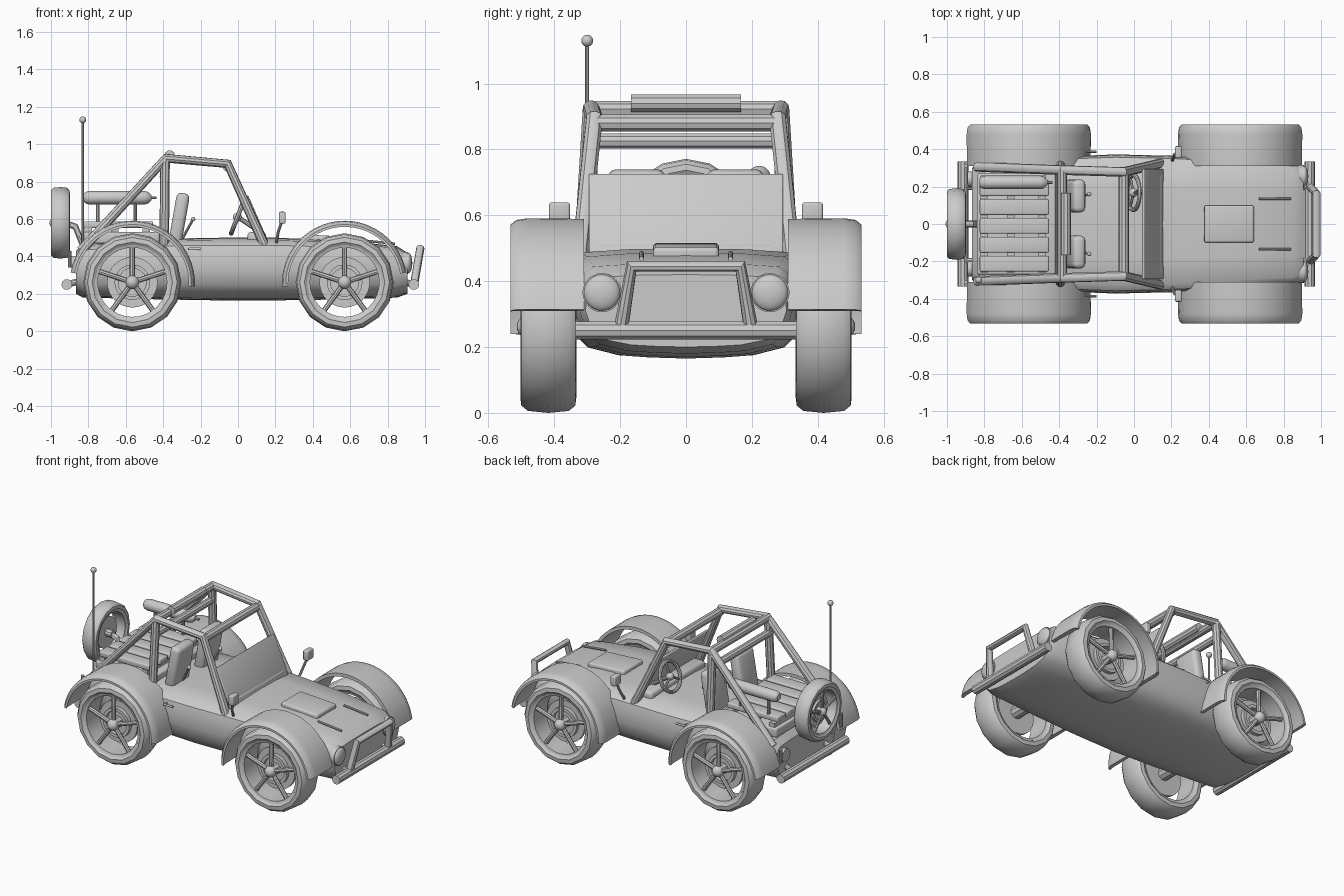
import bpy, bmesh, math
from mathutils import Vector, Matrix

if "Cube" in bpy.data.objects:
    bpy.data.objects.remove(bpy.data.objects["Cube"])

T = Matrix.Translation


def mesh_obj(name, bm, M=Matrix()):
    bmesh.ops.recalc_face_normals(bm, faces=bm.faces)
    me = bpy.data.meshes.new(name)
    bm.to_mesh(me)
    bm.free()
    ob = bpy.data.objects.new(name, me)
    ob.matrix_world = M
    bpy.context.collection.objects.link(ob)
    return ob


def lathe(name, prof, M=Matrix(), segs=32, a0=0, a1=360):
    """Sweep a closed (radius, y) profile around the y axis."""
    bm = bmesh.new()
    full = a1 - a0 == 360
    rings = []
    for i in range(segs if full else segs + 1):
        t = math.radians(a0 + (a1 - a0) * i / segs)
        rings.append([bm.verts.new((r * math.cos(t), y, r * math.sin(t))) for r, y in prof])
    n = len(prof)
    for i in range(segs):
        a, b = rings[i], rings[(i + 1) % len(rings)]
        for j in range(n):
            bm.faces.new((a[j], a[(j + 1) % n], b[(j + 1) % n], b[j]))
    if not full:
        bm.faces.new(rings[0])
        bm.faces.new(rings[-1])
    return mesh_obj(name, bm, M)


def tube(name, pts, r, M=Matrix(), segs=12):
    """Round bar along a polyline, mitred at the corners."""
    cu = bpy.data.curves.new(name, 'CURVE')
    cu.dimensions = '3D'
    cu.bevel_depth = r
    cu.bevel_resolution = max(1, segs // 4)
    cu.use_fill_caps = True
    sp = cu.splines.new('POLY')
    sp.points.add(len(pts) - 1)
    for p, c in zip(sp.points, pts):
        p.co = (*c, 1)
    ob = bpy.data.objects.new(name, cu)
    ob.matrix_world = M
    bpy.context.collection.objects.link(ob)
    bpy.ops.object.select_all(action='DESELECT')
    ob.select_set(True)
    bpy.context.view_layer.objects.active = ob
    bpy.ops.object.convert(target='MESH')
    return bpy.context.object


def box(name, c, size, bevel=0.0, M=None, segs=3):
    bm = bmesh.new()
    bmesh.ops.create_cube(bm, size=1)
    bmesh.ops.scale(bm, vec=size, verts=bm.verts)
    if bevel:
        bmesh.ops.bevel(bm, geom=bm.edges[:], offset=bevel, segments=segs, profile=0.5, affect='EDGES')
    return mesh_obj(name, bm, T(c) @ (M or Matrix()))


def ball(name, c, size, M=Matrix()):
    bm = bmesh.new()
    bmesh.ops.create_uvsphere(bm, u_segments=20, v_segments=12, radius=1)
    bmesh.ops.scale(bm, vec=size, verts=bm.verts)
    return mesh_obj(name, bm, M @ T(c))


# body: lofted solid tub with a sloping hood
half = [(0, 0), (.3, .01), (.55, .03), (.8, .1), (.94, .25), (1, .5), (.99, .75),
        (.96, .88), (.87, .96), (.5, .99), (0, 1)]
ring = half + [(-u, v) for u, v in half[-2:0:-1]]
stations = [(-.865, .30, .2, .43), (-.83, .325, .18, .47), (-.4, .36, .17, .495), (-.1, .372, .165, .5),
            (.2, .365, .165, .5), (.55, .345, .17, .487), (.85, .325, .18, .455), (.905, .305, .2, .42)]
bm = bmesh.new()
loops = [[bm.verts.new((x, u * w, lo + v * (hi - lo))) for u, v in ring] for x, w, lo, hi in stations]
for a, b in zip(loops, loops[1:]):
    for j in range(len(ring)):
        k = (j + 1) % len(ring)
        bm.faces.new((a[j], a[k], b[k], b[j]))
bm.faces.new(loops[0])
bm.faces.new(loops[-1])
mesh_obj("body", bm)


# wheel: outer face towards local -y
def wheel(name, M):
    lathe(name + "_tyre", [(.195, -.07), (.215, -.085), (.24, -.082), (.256, -.062), (.262, 0),
                           (.256, .062), (.24, .082), (.215, .085), (.195, .07)], M, 16)
    lathe(name + "_rim", [(.185, -.07), (.2, -.075), (.2, .075), (.185, .07)], M)
    lathe(name + "_disc", [(.001, -.005), (.135, -.005), (.135, .015), (.001, .015)], M)
    lathe(name + "_disc_ring", [(.075, -.03), (.095, -.03), (.095, 0), (.075, 0)], M)
    tube(name + "_axle", [(0, -.05, 0), (0, .085, 0)], .035, M)
    ball(name + "_hub", (0, -.06, 0), (.036, .036, .036), M)
    for i in range(5):
        t = math.radians(90 + 72 * i)
        tube(f"{name}_spoke_{i}", [(0, -.055, 0), (.192 * math.cos(t), -.05, .192 * math.sin(t))], .014, M, 8)


# road wheels and fenders
fender = [(.333, .31), (.335, .48), (.33, .515), (.315, .533), (.302, .533), (.308, .5), (.312, .31)]
for s, side in ((-1, "right"), (1, "left")):
    turn = Matrix.Rotation(math.pi if s > 0 else 0, 4, 'Z')
    for x, end in ((-.565, "rear"), (.57, "front")):
        wheel(f"{end}_{side}_wheel", T((x, s * .418, .262)) @ turn)
        tube(f"{end}_{side}_axle", [(x, s * .2, .262), (x, s * .42, .262)], .04)
        a0, a1 = (10, 183) if end == "front" else (-3, 170)
        lathe(f"{end}_{side}_fender", [(r, y * s) for r, y in fender], T((x, 0, .256)), 24, a0, a1)

# spare wheel on the tail
spare = T((-.95, 0, .58)) @ Matrix.Rotation(-math.pi / 2, 4, 'Z') @ Matrix.Diagonal((.73, .6, .73, 1))
wheel("spare", spare)
tube("spare_mount", [(-.93, 0, .58), (-.87, 0, .56), (-.82, 0, .44)], .018)

# roll cage
for s, side in ((-1, "right"), (1, "left")):
    tube(f"cage_side_{side}", [(.145, s * .325, .45), (-.055, s * .278, .895), (-.385, s * .288, .925),
                               (-.84, s * .305, .43)], .026)
    tube(f"cage_post_{side}", [(-.395, s * .318, .43), (-.39, s * .288, .92)], .026)
tube("cage_front_bar", [(-.055, -.28, .88), (-.055, .28, .88)], .027)
tube("cage_rear_bar", [(-.385, -.288, .922), (-.385, .288, .922)], .026)
tube("cage_mid_bar", [(-.395, -.295, .825), (-.395, .295, .825)], .024)
tube("light_bar", [(-.365, -.167, .94), (-.365, .167, .94)], .028)

# windscreen and steering wheel
lean = Matrix.Rotation(-math.atan2(.105, .24), 4, 'Y')
box("windscreen", (.1, 0, .605), (.014, .59, .26), .005, lean)
dash = box("dashboard", (.1, 0, .5), (.1, .56, .06), .02)
sw = T((-.003, .168, .61)) @ Matrix.Rotation(math.radians(21), 4, 'Y') @ Matrix.Rotation(math.pi / 2, 4, 'Z')
circle = [(.093 + .012 * math.cos(k * math.pi / 4), .012 * math.sin(k * math.pi / 4)) for k in range(8)]
lathe("steering_wheel", circle, sw, 24)
for i in range(3):
    t = math.radians(90 + 120 * i)
    tube(f"steering_spoke_{i}", [(0, 0, 0), (.09 * math.cos(t), 0, .09 * math.sin(t))], .008, sw, 8)
ball("steering_hub", (0, 0, 0), (.024, .024, .024), sw)
tube("steering_column", [(0, .168, .61), (.12, .168, .53)], .013)

# seats with levers
for s, side in ((-1, "right"), (1, "left")):
    box(f"seat_back_{side}", (-.315, s * .15, .6), (.07, .175, .28), .025, Matrix.Rotation(math.radians(10), 4, 'Y'))
    tube(f"seat_lever_{side}", [(-.3, s * .14, .49), (-.24, s * .16, .6)], .007)
    ball(f"lever_knob_{side}", (-.24, s * .16, .6), (.012, .012, .012))

# cargo deck with slats and canister
box("cargo_base", (-.63, 0, .5), (.42, .54, .06), .01)
for i in range(5):
    box(f"cargo_slat_{i}", (-.64, -.212 + .101 * i, .57), (.37, .084, .035), .008)
for x in (-.8, -.66, -.49):
    box("cargo_cross_rail", (x, 0, .54), (.04, .52, .03))
can = [(-.825, .02), (-.815, .031), (-.795, .036), (-.5, .036), (-.48, .031), (-.462, .012)]
lathe("canister", [(.001, -.825)] + [(r, x) for x, r in can] + [(.001, -.462)],
      T((0, .222, .714)) @ Matrix.Rotation(-math.pi / 2, 4, 'Z'), 20)
tube("canister_nozzle", [(-.47, .222, .714), (-.435, .222, .714)], .008)
for x in (-.75, -.55):
    tube("canister_stand", [(x, .222, .57), (x, .222, .7)], .01)

# antenna
tube("antenna", [(-.83, -.3, .43), (-.83, -.3, 1.13)], .006, segs=8)
ball("antenna_tip", (-.83, -.3, 1.13), (.018, .018, .018))

# bumpers and front guard
for x, end in ((-.915, "rear"), (.94, "front")):
    tube(f"{end}_bumper", [(x, -.335, .25), (x, .335, .25)], .029)
    for y in (-.2, .2):
        tube(f"{end}_bumper_arm", [(x, y, .25), (x * .92, y, .27)], .018)
tube("front_guard", [(.945, -.195, .27), (.975, -.165, .445), (.975, .165, .445), (.945, .195, .27)], .022)

# lamps, mirrors, door handles, hood pins
for s, side in ((-1, "right"), (1, "left")):
    tube(f"headlight_case_{side}", [(.86, s * .255, .365), (.91, s * .255, .365)], .06, segs=20)
    ball(f"headlight_{side}", (.91, s * .255, .365), (.022, .055, .055))
    tube(f"tail_light_{side}", [(-.85, s * .24, .36), (-.89, s * .24, .36)], .042, segs=20)
    tube(f"tail_post_{side}", [(-.9, s * .31, .34), (-.9, s * .31, .43)], .01)
    tube(f"mirror_stem_{side}", [(.205, s * .34, .475), (.215, s * .37, .53), (.235, s * .383, .59)], .008)
    box(f"mirror_{side}", (.237, s * .384, .607), (.036, .064, .064), .008)
    tube(f"door_handle_{side}", [(-.26, s * .36, .44), (-.26, s * .386, .44), (-.2, s * .386, .44)], .007)
    tube(f"hood_pin_{side}", [(.67, s * .135, .485), (.84, s * .135, .468)], .007)

# hood scoop
box("hood_scoop", (.508, 0, .487), (.265, .2, .045), .012, Matrix.Rotation(math.radians(3), 4, 'Y'))

# smooth shading, sharp edges kept
bpy.ops.object.select_all(action='SELECT')
bpy.context.view_layer.objects.active = dash
bpy.ops.object.shade_smooth_by_angle(angle=math.radians(35))
